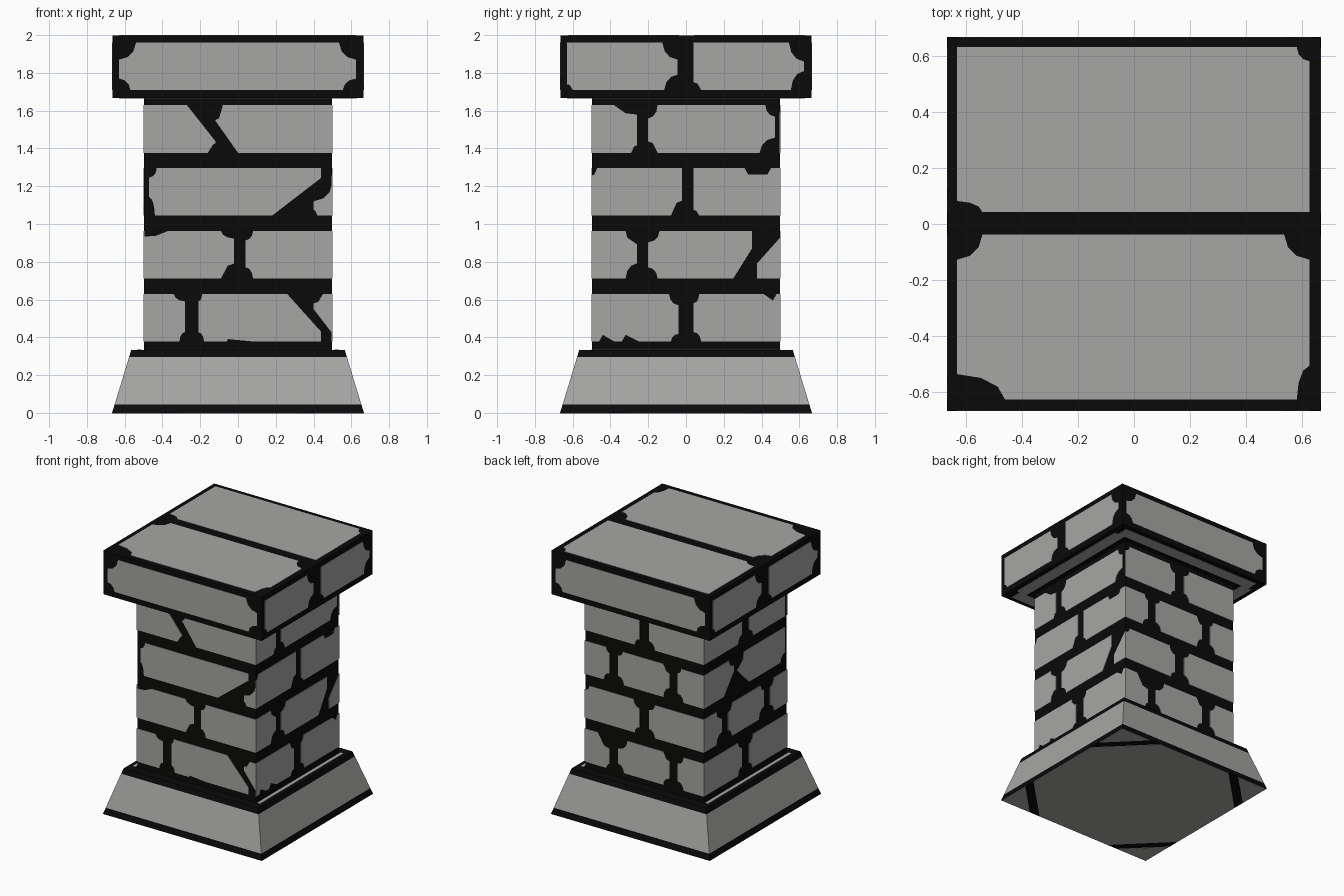
import bpy, bmesh
from mathutils import Vector

if "Cube" in bpy.data.objects:
    bpy.data.objects.remove(bpy.data.objects["Cube"])


def material(name, value):
    m = bpy.data.materials.new(name)
    m.diffuse_color = (value, value, value * 0.98, 1)
    m.use_nodes = True
    m.node_tree.nodes["Principled BSDF"].inputs["Base Color"].default_value = m.diffuse_color
    return m


STONE = material("grey stone", 0.38)
MORTAR = material("black mortar", 0.003)


def make_object(name, bm, mats):
    me = bpy.data.meshes.new(name)
    bmesh.ops.recalc_face_normals(bm, faces=bm.faces)
    bm.to_mesh(me)
    bm.free()
    for m in mats:
        me.materials.append(m)
    ob = bpy.data.objects.new(name, me)
    bpy.context.collection.objects.link(ob)


def loft(name, rings, grey=()):
    """Stack of square rings (half width, z); grey = indices of stone bands."""
    bm = bmesh.new()
    loops = [[bm.verts.new((sx * r, sy * r, z)) for sx, sy in
              ((-1, -1), (1, -1), (1, 1), (-1, 1))] for r, z in rings]
    bm.faces.new(loops[0])
    bm.faces.new(loops[-1])
    for k in range(len(rings) - 1):
        for i in range(4):
            j = (i + 1) % 4
            f = bm.faces.new((loops[k][i], loops[k][j], loops[k + 1][j], loops[k + 1][i]))
            f.material_index = 1 if k in grey else 0
    make_object(name, bm, (MORTAR, STONE))


class Wall:
    """A flat side that collects thin stone plates in its own u, v plane."""
    def __init__(self, name, origin, u, v):
        self.name, self.o, self.u, self.v = name, Vector(origin), Vector(u), Vector(v)
        self.n = self.u.cross(self.v)
        self.bm = bmesh.new()

    def poly(self, pts, t=0.005):
        clean = [p for i, p in enumerate(pts)
                 if abs(p[0] - pts[i - 1][0]) + abs(p[1] - pts[i - 1][1]) > 1e-5]
        world = [self.o + self.u * a + self.v * b for a, b in clean]
        top = [self.bm.verts.new(p) for p in world]
        low = [self.bm.verts.new(p - self.n * t) for p in world]
        for i in range(len(top)):
            self.bm.faces.new((low[i - 1], low[i], top[i], top[i - 1]))
        caps = [self.bm.faces.new(top), self.bm.faces.new(low[::-1])]
        bmesh.ops.triangulate(self.bm, faces=caps)

    def brick(self, u0, u1, v0, v1, bl=(0, 0), br=(0, 0), tr=(0, 0), tl=(0, 0),
              low=(), high=()):
        """Rectangle with chipped corners (w, h) and chips along the edges."""
        def chip(x, y, sx, sy, c):
            w, h = c
            mids = () if h > 0.12 else ((.85, .5), (.5, .85))
            return [(x + sx * w * a, y + sy * h * b) for a, b in ((1, 0), *mids, (0, 1))]

        def nub(a, b, y, s):
            return [(a, y), (a + .02, y + s * .035), (b - .02, y + s * .035), (b, y)]
        pts = chip(u0, v0, 1, 1, bl)[::-1]
        for a, b in low:
            pts += nub(a, b, v0, 1)
        pts += chip(u1, v0, -1, 1, br) + chip(u1, v1, -1, -1, tr)[::-1]
        for a, b in reversed(high):
            pts += nub(a, b, v1, -1)[::-1]
        self.poly(pts + chip(u0, v1, 1, -1, tl))

    def row(self, r, u0, u1, v0=None, v1=None, **k):
        z = 0.378 + r * 0.333
        self.brick(u0, u1, v0 or z, v1 or z + 0.252, **k)

    def done(self):
        make_object(self.name, self.bm, (STONE,))


# Black cores; the base carries its stone band
loft("base", [(.667, 0), (.653, .045), (.577, .295), (.565, .333)], grey=(1,))
loft("shaft_core", [(.497, .33), (.497, 1.67)])
loft("cap_core", [(.665, 1.667), (.665, 1.998)])

SIDES = {"front": ((0, -1, 0), (1, 0, 0)), "right": ((1, 0, 0), (0, 1, 0)),
         "back": ((0, 1, 0), (-1, 0, 0)), "left": ((-1, 0, 0), (0, -1, 0))}
UP = (0, 0, 1)
walls = {k: Wall("shaft_bricks_" + k, Vector(n) * .5, u, UP) for k, (n, u) in SIDES.items()}

# Front shaft bricks
w = walls["front"]
w.row(0, -.5, -.28, br=(.03, .05), tr=(.06, .04))
w.row(0, -.21, .44, bl=(.03, .05), tl=(.02, .04), tr=(.18, .2), low=[(-.06, .08)])
w.row(0, .4, .5, v0=.42, bl=(.1, .13), tl=(.05, .05))
w.row(1, -.5, -.02, tl=(.13, .03), tr=(.07, .04), br=(.07, .08))
w.row(1, .04, .5, tl=(.04, .05), bl=(.04, .06))
w.row(2, -.47, .44, bl=(.03, .1), tl=(.04, .05), br=(.26, .2))
w.row(2, .4, .5, v1=1.22, tl=(.1, .1), bl=(.02, .03))
w.row(3, -.5, -.12, br=(.04, .05), tr=(.15, .19))
w.row(3, -.12, .5, tl=(.04, .08), bl=(.12, .17), low=[(.1, .25), (.29, .44)])

# Right shaft bricks
w = walls["right"]
w.row(0, -.5, -.04, tr=(.05, .06), br=(.04, .04), low=[(-.46, -.38), (-.34, -.25)])
w.row(0, .04, .5, tl=(.03, .05), bl=(.04, .05), high=[(.34, .41), (.41, .48)])
w.row(1, -.5, -.26, tr=(.06, .07), br=(.06, .08))
w.row(1, -.2, .35, tl=(.06, .06), bl=(.05, .06), br=(.1, .16))
w.row(1, .375, .5, v1=.93, tl=(.125, .14))
w.row(2, -.5, -.02, tl=(.03, .04), br=(.06, .08))
w.row(2, .04, .5, bl=(.03, .03), high=[(.31, .45)])
w.row(3, -.5, -.26, tr=(.12, .05), br=(.03, .04))
w.row(3, -.2, .47, tl=(.05, .07), bl=(.05, .06), tr=(.05, .06), br=(.08, .08),
      high=[(.18, .26)])

# Back shaft bricks
w = walls["back"]
C = (.05, .06)
w.row(0, -.5, -.29, br=(.03, .04), tr=(.1, .1))
w.row(0, -.22, .21, tl=(.08, .08), bl=C, br=C, tr=C)
w.row(0, .28, .5, bl=C, tl=C)
w.row(2, -.5, -.29, br=C, tr=(.03, .04))
w.row(2, -.22, .21, tl=(.04, .04), bl=C, br=(.05, .08), tr=C)
w.row(2, .28, .5, bl=C, tl=(.03, .04))
for r in (1, 3):
    w.row(r, -.5, -.04, tr=C, br=(.04, .05), tl=(.04, .04))
    w.row(r, .04, .5, tl=(.05, .05), bl=C)

# Left shaft bricks
w = walls["left"]
w.row(0, -.5, -.04, tr=C, br=C)
w.row(0, .04, .5, tl=C, bl=(.04, .05))
w.row(1, -.5, -.28, tr=(.07, .08), br=(.07, .08))
w.row(1, -.21, .22, tl=C, bl=C, tr=(.04, .05), br=(.06, .08))
w.row(1, .29, .5, tl=C, bl=C)
w.row(2, -.5, -.14, tr=(.06, .06), br=(.12, .15))
w.row(2, -.1, .47, bl=(.14, .14), tl=(.08, .11), br=C)
w.row(3, -.5, -.04, tr=C, br=C)
w.row(3, .04, .47, tl=(.08, .06), bl=C, tr=(.04, .05))
for w in walls.values():
    w.done()

# Cap side bricks: one long stone front and back, two on the ends
for k, (n, u) in SIDES.items():
    w = Wall("cap_bricks_" + k, Vector(n) * .667, u, UP)
    if k in ("front", "back"):
        w.brick(-.63, .625, 1.71, 1.96, bl=(.06, .06), br=(.07, .06), tr=(.09, .09), tl=(.09, .09))
    else:
        w.brick(-.63, -.045, 1.71, 1.96, bl=(.03, .03), br=(.07, .08), tr=(.08, .09))
        w.brick(.04, .625, 1.71, 1.96, bl=(.04, .04), br=(.07, .1), tr=(.08, .1))
    w.done()

# Two slabs on top of the cap
w = Wall("cap_top_slabs", (0, 0, 2), (1, 0, 0), (0, 1, 0))
w.brick(-.63, .625, .042, .63, bl=(.09, .04), tr=(.045, .05))
w.brick(-.63, .625, -.625, -.037, bl=(.17, .09), br=(.045, .12), tr=(.09, .09), tl=(.09, .09))
w.done()

# Stone strips under the cap overhang
w = Wall("cap_underside_strips", (0, 0, 1.665), (1, 0, 0), (0, -1, 0))
for s in (-1, 1):
    a, b = sorted((.54 * s, .63 * s))
    w.brick(-.6, .6, a, b)
    w.brick(a, b, -.54, .54)
w.done()

# Thin stone lines on the ledges of the base, left and right
w = Wall("base_ledge_lines", (0, 0, .335), (1, 0, 0), (0, 1, 0))
for s in (-1, 1):
    a, b = sorted((.51 * s, .535 * s))
    w.brick(a, b, -.5, .5)
w.done()

# Underside of the base: octagon and four corner pieces
w = Wall("base_underside", (0, 0, 0), (1, 0, 0), (0, -1, 0))
w.o.z = -.002
R, c = .664, .35
w.brick(-R, R, -R, R, bl=(c, c), br=(c, c), tr=(c, c), tl=(c, c))
for sx in (-1, 1):
    for sy in (-1, 1):
        tri = [(sx * R, sy * R), (sx * (R - .26), sy * R), (sx * R, sy * (R - .26))]
        w.poly(tri if sx * sy > 0 else tri[::-1])
w.done()
